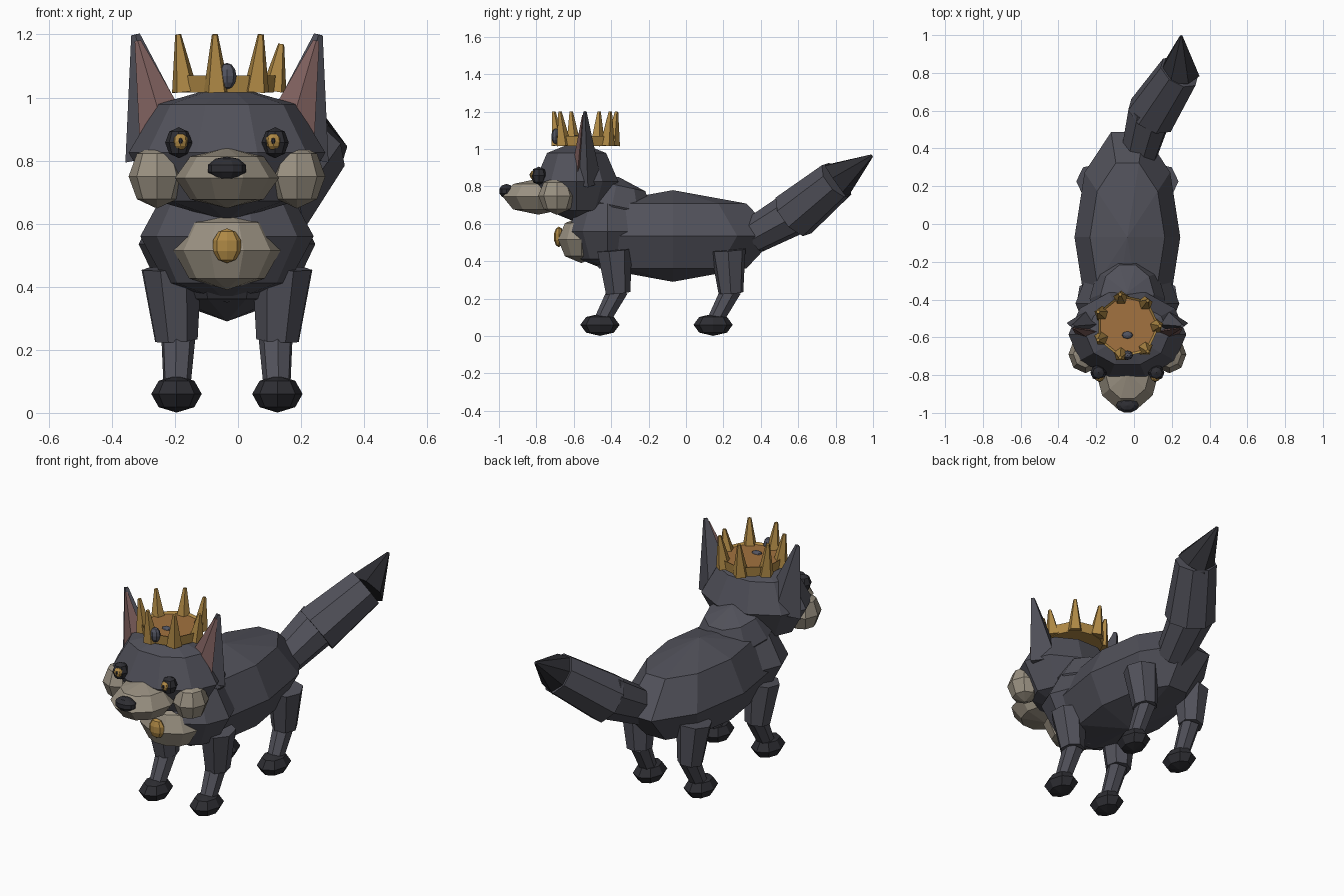
import bpy, bmesh, math
from mathutils import Vector, Matrix

old = bpy.data.objects.get("Cube")
if old:
    bpy.data.objects.remove(old)

MID = -0.035  # the symmetric parts are centred here; the tail swings to the left


def material(name, rgb):
    m = bpy.data.materials.new(name)
    m.use_nodes = True
    m.diffuse_color = (*rgb, 1)
    m.node_tree.nodes["Principled BSDF"].inputs["Base Color"].default_value = (*rgb, 1)
    return m


fur = material("slate fur", (0.082, 0.082, 0.102))
dark = material("charcoal", (0.027, 0.027, 0.033))
cream = material("cream fur", (0.32, 0.28, 0.22))
gold = material("gold", (0.43, 0.25, 0.06))
bronze = material("bronze", (0.36, 0.17, 0.05))
pink = material("inner ear pink", (0.21, 0.115, 0.11))
gem = material("blue grey gem", (0.085, 0.09, 0.12))


def finish(name, bm, loc, *mats):
    mesh = bpy.data.meshes.new(name)
    bm.to_mesh(mesh)
    bm.free()
    for m in mats:
        mesh.materials.append(m)
    ob = bpy.data.objects.new(name, mesh)
    ob.location = (loc[0] + MID, loc[1], loc[2])
    bpy.context.collection.objects.link(ob)
    return ob


def ball(name, loc, size, mat, segments=10, rings=4, pitch=0):
    """Faceted ellipsoid with corners at its sides, optionally pitched about x."""
    bm = bmesh.new()
    bmesh.ops.create_uvsphere(bm, u_segments=segments, v_segments=rings, radius=1)
    turn = Matrix.Rotation(math.radians(pitch), 4, "X")
    bm.transform(turn @ Matrix.Diagonal((*size, 1)) @ Matrix.Rotation(math.pi / 2, 4, "Z"))
    return finish(name, bm, loc, mat)


def limb(name, start, end, r0, r1, mat, sides=7, flat=1):
    """Tapered prism between two points; flat squashes its depth."""
    a, b = Vector(start), Vector(end)
    d = b - a
    bm = bmesh.new()
    bmesh.ops.create_cone(bm, cap_ends=True, segments=sides, radius1=r0, radius2=r1, depth=d.length)
    turn = Vector((0, 0, 1)).rotation_difference(d).to_matrix().to_4x4()
    bm.transform(turn @ Matrix.Diagonal((1, flat, 1, 1)))
    return finish(name, bm, (a + b) / 2, mat)


# Torso
ball("body", (0, -0.07, 0.535), (0.28, 0.585, 0.245), fur)
ball("chest", (0, -0.42, 0.56), (0.275, 0.225, 0.21), fur)
ball("neck", (0, -0.395, 0.7), (0.2, 0.235, 0.155), fur, pitch=-12)
ball("chest_ruff", (0, -0.56, 0.515), (0.17, 0.13, 0.125), cream)
ball("pendant", (0, -0.68, 0.53), (0.047, 0.027, 0.055), gold, 8, 5)

# Head and face
ball("head", (0, -0.585, 0.825), (0.312, 0.235, 0.217), fur)
ball("muzzle", (0, -0.79, 0.745), (0.165, 0.2, 0.096), cream)
ball("nose", (0, -0.96, 0.775), (0.063, 0.042, 0.038), dark, 10, 5)

for s, side in ((-1, "right"), (1, "left")):
    ball(side + "_cheek", (s * 0.222, -0.69, 0.75), (0.09, 0.1, 0.102), cream, 8)
    ball(side + "_eye", (s * 0.153, -0.787, 0.857), (0.043, 0.043, 0.049), dark, 8)
    ball(side + "_iris", (s * 0.148, -0.811, 0.86), (0.026, 0.024, 0.027), gold, 8, 6)
    ball(side + "_pupil", (s * 0.147, -0.831, 0.862), (0.008, 0.006, 0.01), dark, 6)

    # Ears
    limb(side + "_ear", (s * 0.205, -0.525, 0.82), (s * 0.29, -0.54, 1.2), 0.12, 0.014, fur, 4, 0.62)
    limb(side + "_inner_ear", (s * 0.195, -0.58, 0.88), (s * 0.283, -0.552, 1.18), 0.085, 0.01, pink, 4, 0.38)

    # Legs, bent back at the knee and forward to the paw
    for end, hip, knee, paw in (("front", -0.385, -0.365, -0.46), ("hind", 0.225, 0.24, 0.145)):
        tag = side + "_" + end
        limb(tag + "_upper_leg", (s * 0.175, hip, 0.46), (s * 0.16, knee, 0.23), 0.096, 0.068, fur)
        limb(tag + "_lower_leg", (s * 0.155, knee + 0.005, 0.25), (s * 0.16, paw, 0.06), 0.056, 0.042, fur)
        ball(tag + "_paw", (s * 0.16, paw, 0.06), (0.08, 0.105, 0.059), dark, 8)

# Crown band with a sunken top
CROWN_Y = -0.54
bm = bmesh.new()
bmesh.ops.create_cone(bm, cap_ends=True, segments=14, radius1=0.152, radius2=0.158, depth=0.055)
top = max(bm.faces, key=lambda f: f.calc_center_median().z)
bmesh.ops.inset_region(bm, faces=[top], thickness=0.012, depth=-0.01)
top.material_index = 1
finish("crown_band", bm, (0, CROWN_Y, 1.043), gold, bronze)

# Crown spikes
SPIKES = 7
for i in range(SPIKES):
    a = math.tau * i / SPIKES
    c, n = math.cos(a), math.sin(a)
    height = 1.17 if i == 0 else 1.2
    limb(f"crown_spike_{i + 1}", (0.148 * c, CROWN_Y + 0.148 * n, 1.02),
         (0.172 * c, CROWN_Y + 0.172 * n, height), 0.043, 0.01, gold, 5)

ball("crown_front_gem", (0, -0.695, 1.068), (0.03, 0.025, 0.042), gem, 8, 6)
ball("crown_top_gem", (0, -0.588, 1.06), (0.03, 0.02, 0.014), gem, 8, 6)

# Tail
limb("tail_base", (0.06, 0.36, 0.535), (0.125, 0.6, 0.67), 0.098, 0.122, fur, 8)
limb("tail_middle", (0.125, 0.575, 0.645), (0.275, 0.805, 0.835), 0.138, 0.113, fur, 8)
limb("tail_tip", (0.273, 0.8, 0.83), (0.285, 0.995, 0.965), 0.111, 0.008, dark)
